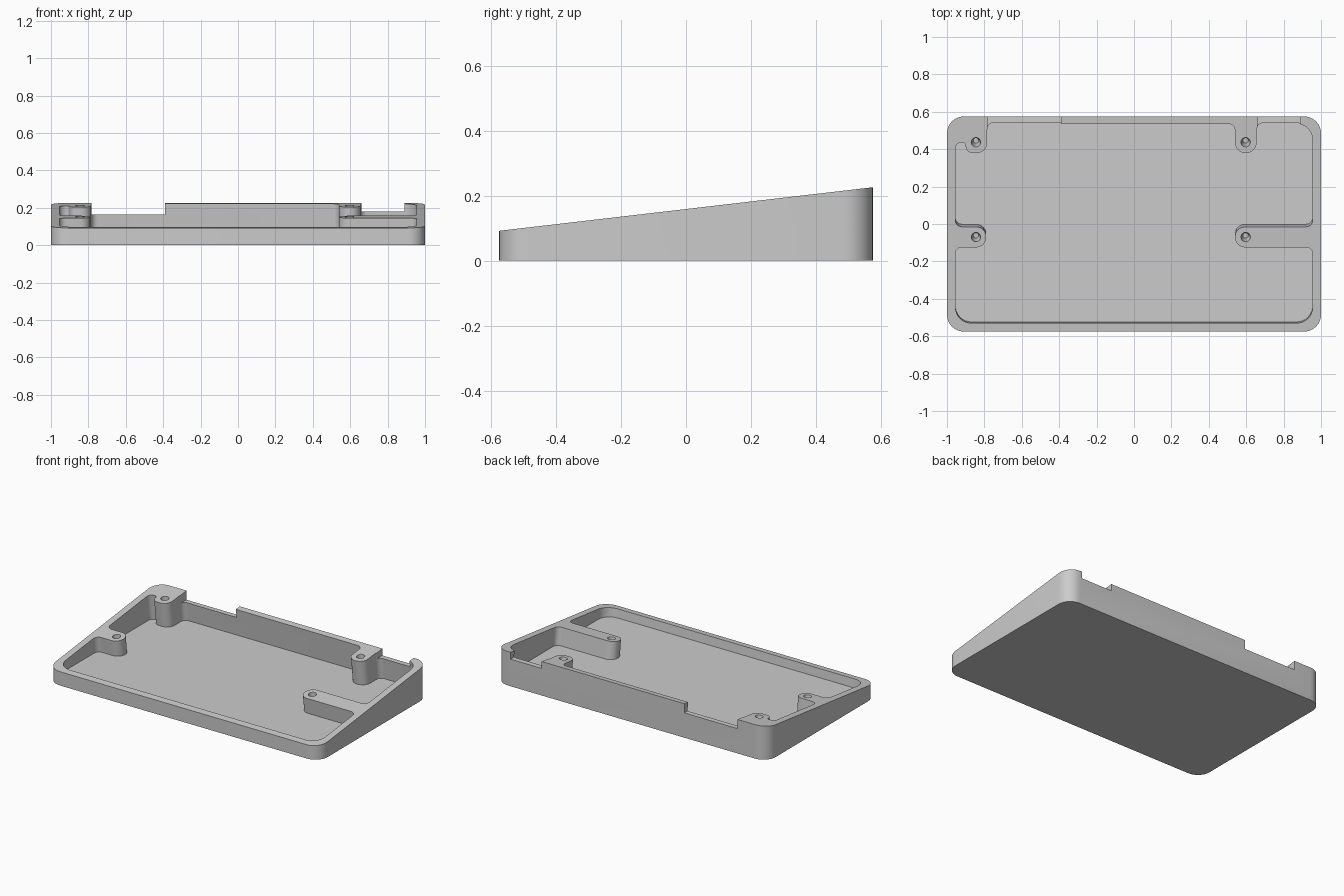
import bpy
import bmesh
from math import sin, cos, pi, atan
from mathutils import Vector, Matrix

default = bpy.data.objects.get("Cube")
if default:
    bpy.data.objects.remove(default, do_unlink=True)

HALF_X, HALF_Y = 1.0, 0.575
LOW, HIGH, FLOOR = 0.092, 0.226, 0.04
SLOPE = (HIGH - LOW) / (2 * HALF_Y)

plastic = bpy.data.materials.new("grey_plastic")
plastic.use_nodes = True
GREY = (0.6, 0.6, 0.6, 1)
plastic.diffuse_color = GREY
plastic.node_tree.nodes["Principled BSDF"].inputs["Base Color"].default_value = GREY


def top_z(y):
    return LOW + (y + HALF_Y) * SLOPE


def rounded(corners, steps=8):
    """Round each right-angled corner (x, y, radius) of an outline."""
    points = []
    for i, (x, y, r) in enumerate(corners):
        c = Vector((x, y))
        u = (Vector(corners[i - 1][:2]) - c).normalized()
        v = (Vector(corners[(i + 1) % len(corners)][:2]) - c).normalized()
        for k in range(steps + 1):
            t = k / steps * pi / 2
            points.append(c + r * (u * (1 - sin(t)) + v * (1 - cos(t))))
    return points


def finish(name, bm):
    bmesh.ops.recalc_face_normals(bm, faces=bm.faces)
    mesh = bpy.data.meshes.new(name)
    bm.to_mesh(mesh)
    bm.free()
    mesh.materials.append(plastic)
    obj = bpy.data.objects.new(name, mesh)
    bpy.context.collection.objects.link(obj)
    return obj


def prism(name, bottom, top):
    """Solid between two matching outlines."""
    bm = bmesh.new()
    low = [bm.verts.new(p) for p in bottom]
    high = [bm.verts.new(p) for p in top]
    bm.faces.new(low)
    bm.faces.new(high)
    for i in range(len(low)):
        bm.faces.new((low[i - 1], low[i], high[i], high[i - 1]))
    return finish(name, bm)


def cut(body, cutter):
    mod = body.modifiers.new("cut", "BOOLEAN")
    mod.operation = "DIFFERENCE"
    mod.solver = "EXACT"
    mod.object = cutter
    bpy.context.view_layer.objects.active = body
    bpy.ops.object.modifier_apply(modifier=mod.name)
    bpy.data.objects.remove(cutter, do_unlink=True)


# Wedge-shaped body with rounded vertical corners
outline = rounded([(-HALF_X, -HALF_Y, 0.09), (HALF_X, -HALF_Y, 0.09),
                   (HALF_X, HALF_Y, 0.09), (-HALF_X, HALF_Y, 0.09)])
tray = prism("wedge_tray", [(p.x, p.y, 0) for p in outline],
             [(p.x, p.y, top_z(p.y)) for p in outline])

# Cavity outline, leaving four screw bosses joined to the walls
IN, FRONT, BACK = 0.955, -0.53, 0.535
BIG, FILLET, BOSS = 0.085, 0.035, 0.054
BAR_LOW, BAR_HIGH, POST = -0.125, -0.015, 0.38
cavity = rounded([
    (-IN, FRONT, BIG), (IN, FRONT, BIG),
    (IN, BAR_LOW, FILLET), (0.54, BAR_LOW, BOSS),
    (0.54, BAR_HIGH, BOSS), (IN, BAR_HIGH, FILLET),
    (IN, BACK, BIG), (0.655, BACK, FILLET),
    (0.655, POST, BOSS), (0.54, POST, BOSS),
    (0.54, BACK, FILLET), (-0.785, BACK, FILLET),
    (-0.785, POST, BOSS), (-0.9, POST, 0.036),
    (-0.9, 0.437, 0.02), (-IN, 0.437, FILLET),
    (-IN, BAR_HIGH, FILLET), (-0.79, BAR_HIGH, BOSS),
    (-0.79, BAR_LOW, BOSS), (-IN, BAR_LOW, FILLET),
])
# Cavity walls stand square to the sloping top; its floor is level
RISE = 0.05
cut(tray, prism("cavity_cutter",
                [(p.x, p.y + (top_z(p.y) - FLOOR) * SLOPE, FLOOR) for p in cavity],
                [(p.x, p.y - RISE * SLOPE, top_z(p.y) + RISE) for p in cavity]))

# Openings in the back wall
for x0, x1, z in ((-0.782, -0.39, 0.165), (0.66, 0.89, 0.18)):
    corners = [(x0, 0.5), (x1, 0.5), (x1, 0.65), (x0, 0.65)]
    cut(tray, prism("opening_cutter", [(x, y, z) for x, y in corners],
                    [(x, y, 0.4) for x, y in corners]))

# Tapered screw holes, square to the sloping top
for x in (-0.845, 0.597):
    for y in (-0.07, 0.437):
        bm = bmesh.new()
        place = (Matrix.Translation((x, y, top_z(y)))
                 @ Matrix.Rotation(atan(SLOPE), 4, "X")
                 @ Matrix.Translation((0, 0, -0.03)))
        bmesh.ops.create_cone(bm, cap_ends=True, segments=24, radius1=0.014,
                              radius2=0.028, depth=0.1, matrix=place)
        cut(tray, finish("screw_hole_cutter", bm))

# Smooth rounded corners, crisp edges
bpy.ops.object.select_all(action="DESELECT")
tray.select_set(True)
bpy.context.view_layer.objects.active = tray
bpy.ops.object.shade_smooth_by_angle(angle=pi / 6)
